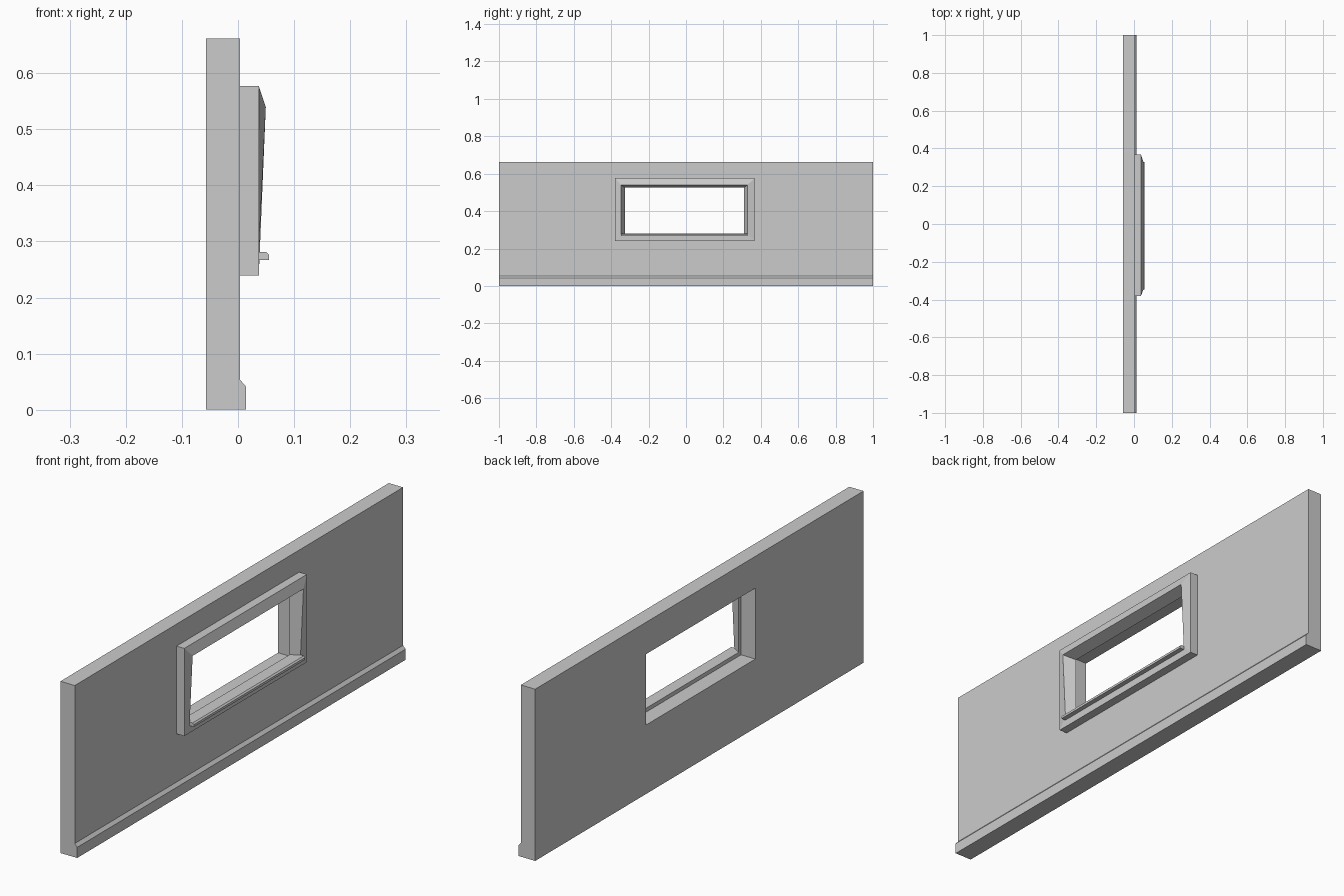
import bpy, bmesh

if "Cube" in bpy.data.objects:
    bpy.data.objects.remove(bpy.data.objects["Cube"])


def finish(name, bm):
    bmesh.ops.recalc_face_normals(bm, faces=bm.faces)
    me = bpy.data.meshes.new(name)
    bm.to_mesh(me)
    bm.free()
    ob = bpy.data.objects.new(name, me)
    bpy.context.collection.objects.link(ob)
    return ob


def extrude_y(name, profile, y0, y1):
    """Closed XZ profile extruded along y."""
    bm = bmesh.new()
    face = bm.faces.new([bm.verts.new((x, y0, z)) for x, z in profile])
    ext = bmesh.ops.extrude_face_region(bm, geom=[face])
    verts = [v for v in ext["geom"] if isinstance(v, bmesh.types.BMVert)]
    bmesh.ops.translate(bm, verts=verts, vec=(0, y1 - y0, 0))
    return finish(name, bm)


def ring(name, loops):
    """Rectangular loops (y0, y1, z0, z1, x_bottom, x_top) bridged in a closed cycle."""
    bm = bmesh.new()
    rows = [[bm.verts.new(c) for c in ((xb, y0, z0), (xb, y1, z0), (xt, y1, z1), (xt, y0, z1))]
            for y0, y1, z0, z1, xb, xt in loops]
    for i, a in enumerate(rows):
        b = rows[(i + 1) % len(rows)]
        for k in range(4):
            n = (k + 1) % 4
            bm.faces.new((a[k], a[n], b[n], b[k]))
    return finish(name, bm)


BACK, WALL, FRAME, LIP = -0.057, 0.004, 0.037, 0.0495

# Wall with chamfered baseboard in one profile
wall = extrude_y("wall", [(BACK, 0), (0.0145, 0), (0.0145, 0.041), (WALL, 0.053),
                          (WALL, 0.662), (BACK, 0.662)], -1, 1)

# Window opening
cutter = extrude_y("opening_cutter", [(-0.2, 0.266), (0.2, 0.266), (0.2, 0.539), (-0.2, 0.539)],
                   -0.341, 0.325)
cutter.hide_render = True
mod = wall.modifiers.new("opening", "BOOLEAN")
mod.operation = "DIFFERENCE"
mod.solver = "EXACT"
mod.object = cutter
bpy.context.view_layer.objects.active = wall
bpy.ops.object.modifier_apply(modifier=mod.name)
bpy.data.objects.remove(cutter)

# Window frame: box body, tapering hood lip, flared inner reveal
ring("window_frame", [
    (-0.380, 0.367, 0.239, 0.577, WALL, WALL),
    (-0.380, 0.367, 0.239, 0.577, FRAME, FRAME),
    (-0.347, 0.328, 0.281, 0.539, FRAME, LIP),
    (-0.326, 0.309, 0.281, 0.525, WALL, WALL),
])

# Chamfered window ledge
extrude_y("window_ledge", [(FRAME, 0.267), (0.0555, 0.267), (0.0555, 0.276),
                           (0.050, 0.281), (FRAME, 0.281)], -0.348, 0.329)
